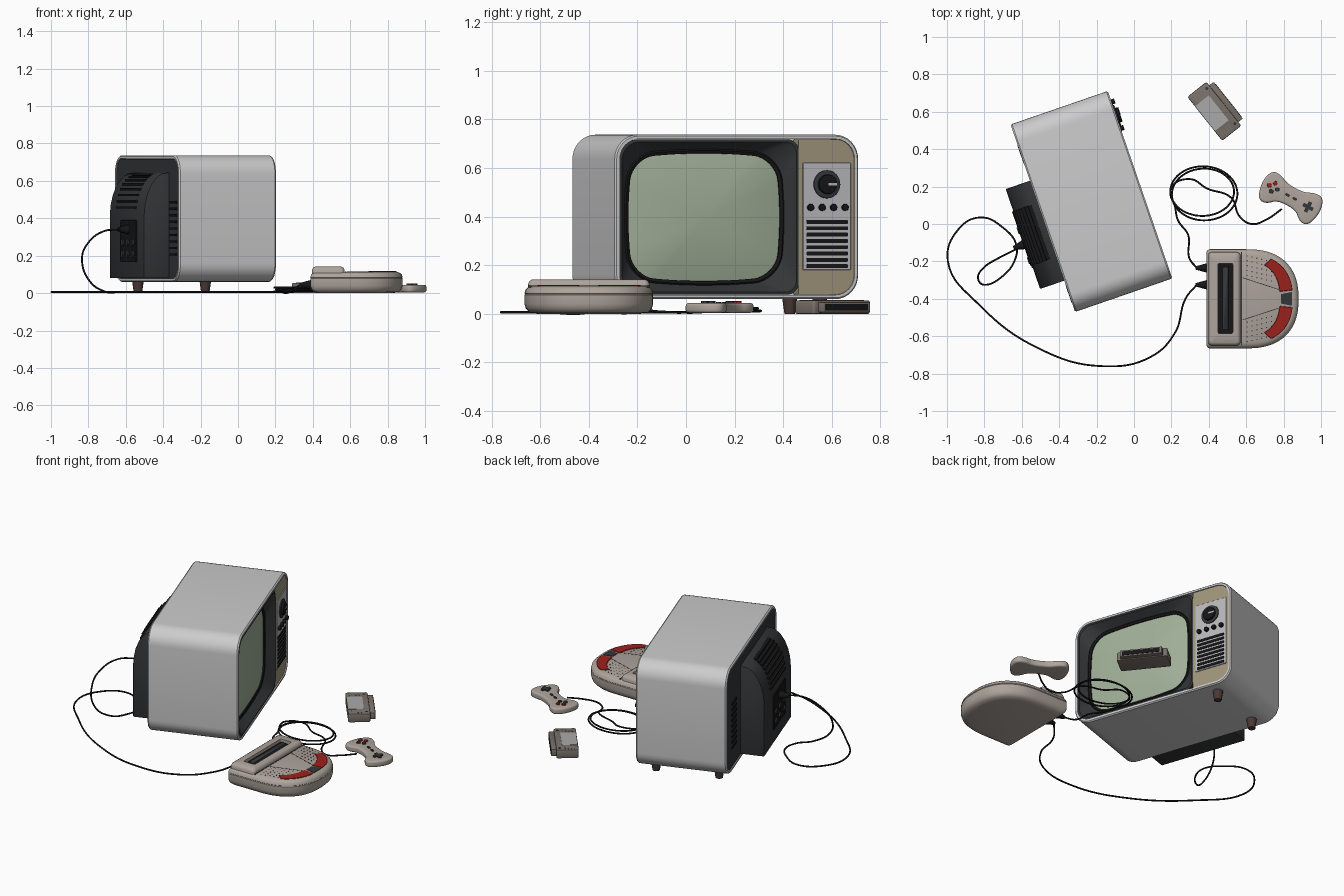
import bpy, bmesh, math
from math import sin, cos, pi, radians
from mathutils import Matrix, Vector

if "Cube" in bpy.data.objects:
    bpy.data.objects.remove(bpy.data.objects["Cube"])

I = Matrix.Identity(4)
MATS = {}
COL = dict(dark=(.035, .037, .04), black=(.008, .008, .009), tan=(.36, .31, .2), screen=(.36, .44, .32),
           beige=(.42, .37, .33), red=(.33, .015, .012), brown=(.2, .17, .15), leg=(.07, .04, .035),
           silver=(.5, .5, .52), label=(.4, .4, .4))

def finish(name, bm, col, M=I, angle=35):
    bmesh.ops.recalc_face_normals(bm, faces=bm.faces)
    me = bpy.data.meshes.new(name)
    bm.to_mesh(me)
    bm.free()
    me.shade_smooth()
    me.set_sharp_from_angle(angle=radians(angle))
    ob = bpy.data.objects.new(name, me)
    bpy.context.collection.objects.link(ob)
    ob.matrix_world = M
    return paint(ob, col)

def paint(ob, col):
    if col:
        if col not in MATS:
            MATS[col] = bpy.data.materials.new(col)
            MATS[col].diffuse_color = (*COL[col], 1)
        ob.data.materials.append(MATS[col])
    return ob

def loft(name, rings, col=None, M=I, caps=True, bevel=0, seg=3):
    """Bridge equal-count 2D outlines placed at given heights."""
    bm = bmesh.new()
    vs = [[bm.verts.new((x, y, h)) for x, y in o] for o, h in rings]
    n = len(vs[0])
    for a, b in zip(vs, vs[1:]):
        for i in range(n):
            bm.faces.new((a[i], a[(i + 1) % n], b[(i + 1) % n], b[i]))
    if caps:
        bm.faces.new(vs[0][::-1])
        bm.faces.new(vs[-1])
    if bevel:
        bm.normal_update()
        es = [e for e in bm.edges if e.calc_face_angle(0) > .7]
        bmesh.ops.bevel(bm, geom=es, offset=bevel, segments=seg, profile=.5, affect='EDGES')
    return finish(name, bm, col, M)

def prism(name, o, z0, z1, col=None, M=I, bevel=0, seg=3):
    return loft(name, [(o, z0), (o, z1)], col, M, True, bevel, seg)

def rr(x0, x1, y0, y1, r=.002, n=6, m=0, bulge=0):
    """Rounded rectangle; r is one radius or (lower right, upper right, upper left, lower left)."""
    r = r if isinstance(r, tuple) else (r,) * 4
    arcs = []
    for k, (x, y, sx, sy) in enumerate([(x1, y0, -1, 1), (x1, y1, -1, -1), (x0, y1, 1, -1), (x0, y0, 1, 1)]):
        arcs.append([Vector((x + r[k] * (sx + cos(t)), y + r[k] * (sy + sin(t))))
                     for t in [(k - 1 + j / n) * pi / 2 for j in range(n + 1)]])
    pts = []
    for k in range(4):
        a, b = arcs[k][-1], arcs[(k + 1) % 4][0]
        pts += arcs[k] + [a.lerp(b, j / (m + 1)) for j in range(1, m + 1)]
    cx, cy, w, h = (x0 + x1) / 2, (y0 + y1) / 2, (x1 - x0) / 2, (y1 - y0) / 2
    return [(x + bulge * (x - cx) / w * (1 - ((y - cy) / h) ** 2),
             y + bulge * (y - cy) / h * (1 - ((x - cx) / w) ** 2)) for x, y in pts]

def disc(cx, cy, r, n=24):
    return [(cx + r * cos(2 * pi * i / n), cy + r * sin(2 * pi * i / n)) for i in range(n)]

def cone(name, p0, p1, r0, r1, col, M=I):
    p0, p1 = Vector(p0), Vector(p1)
    d = p1 - p0
    T = Matrix.Translation(p0) @ d.to_track_quat('Z', 'Y').to_matrix().to_4x4()
    return loft(name, [(disc(0, 0, r0, 16), 0), (disc(0, 0, r1, 16), d.length)], col, M @ T)

def cable(name, pts):
    cu = bpy.data.curves.new(name, 'CURVE')
    cu.dimensions, cu.bevel_depth, cu.bevel_resolution, cu.resolution_u = '3D', .005, 2, 8
    s = cu.splines.new('BEZIER')
    s.bezier_points.add(len(pts) - 1)
    for b, p in zip(s.bezier_points, pts):
        b.co = p if len(p) == 3 else (*p, .006)
        b.handle_left_type = b.handle_right_type = 'AUTO'
    ob = bpy.data.objects.new(name, cu)
    bpy.context.collection.objects.link(ob)
    paint(ob, 'black')

# television frames: TV (x right, -y front), F (outline on the front, height outward), G (side profile)
TV = Matrix.Translation((.0325, .21, 0)) @ Matrix.Rotation(radians(109), 4, 'Z')
F = TV @ Matrix.Rotation(pi / 2, 4, 'X')
G = TV @ Matrix(((0, 0, 1, 0), (1, 0, 0, 0), (0, 1, 0, 0), (0, 0, 0, 1)))

# television cabinet with rims front and back
case = lambda d: rr(-.53 + d, .53 - d, .06 + d, .737 - d, .1 - d, 8)
loft('tv_cabinet', [(case(d), h) for d, h in [(.018, -.075), (.018, 0), (.006, 0), (0, -.008), (0, -.542),
                                              (.006, -.55), (.018, -.55), (.018, -.52)]], None, F)
prism('tv_back_panel', case(.019), -.545, -.515, 'dark', F)

# screen and sloped bezel
bez = lambda d: rr(-.511 + d, .27 - d, .079 + d, .718 - d, (.05, .05, .08, .08), 8, 8)
scr = lambda d: rr(-.435 - d, .185 + d, .155 - d, .64 + d, .09 + d, 8, 8, .02)
loft('screen_bezel', [(bez(0), -.07), (bez(0), -.004), (bez(.01), -.002), (scr(.018), -.052)], 'dark', F, False)
loft('screen_gasket', [(scr(.018), -.052), (scr(.012), -.047), (scr(0), -.052), (scr(0), -.064)], 'black', F, False)
edge = scr(.004)
loft('screen_glass', [([(-.125 + (x + .125) * s, .3975 + (y - .3975) * s) for x, y in edge], -.06 + .032 * (1 - s * s))
                      for s in (1, .9, .75, .6, .4, .2, .05)], 'screen', F)

# control panel
prism('control_fascia', rr(.27, .511, .079, .718, (.08, .08, .005, .005), 8), -.07, -.006, 'tan', F)
prism('control_plate', rr(.287, .497, .18, .622, .006), -.01, .0, 'silver', F, .002, 1)
prism('dial_ring', disc(.39, .533, .058, 32), 0, .008, 'dark', F, .003, 2)
prism('dial_knob', disc(.39, .533, .04, 32), .005, .022, 'black', F, .004, 2)
prism('dial_pointer', rr(.39, .43, .528, .538), .02, .025, 'silver', F)
for i in range(4):
    prism('small_knob', disc(.318 + .05 * i, .438, .014, 16), 0, .018, 'black', F, .003, 2)
for i in range(8):
    z = .196 + .026 * i
    prism('speaker_slot', rr(.302, .482, z - .008, z + .008, .004, 3), -.004, .003, 'black', F)

# rear tube housing, louvres and socket plate
prof = [(.52, .08), (.687, .08), (.687, .42), (.683, .47), (.672, .52), (.652, .57), (.625, .61), (.59, .638), (.52, .65)]
prism('tube_housing', prof, -.353, .212, 'dark', G, .004, 2)
for i in range(8):
    t = radians(5 + 10 * i)
    y, z = .565 + .122 * cos(t), .44 + .2 * sin(t)
    prism('louvre', rr(y - .012, y + .008, z - .006, z + .006), -.22, .087, 'black', G)
for s in (-.43, .36):
    for i in range(9):
        prism('back_vent', rr(s - .05, s + .05, .2 + .035 * i, .212 + .035 * i), -.552, -.54, 'black', F)
prism('socket_plate', rr(-.235, .026, .165, .39, .01), -.692, -.68, 'black', F, .002, 1)
for x in (-.19, -.1, -.02):
    for z in (.21, .27):
        prism('socket', disc(x, z, .018, 16), -.7, -.69, 'dark', F)

# legs
for b in (.085, .466):
    cone('leg', (.39, b, .065), (.39, b, 0), .031, .022, 'leg', TV)

# console hull
def se(t, a, b, p=2 / 2.4):
    c, s = cos(t), sin(t)
    return (.6 + a * abs(c) ** p * math.copysign(1, c), -.4 + b * abs(s) ** p * math.copysign(1, s))

def hull(d):
    arc = [se(radians(-90 + 5 * i), .28 - d, .265 - d) for i in range(37)]
    left = rr(.387 + d, .8, -.665 + d, -.135 - d, .02)
    return arc + [p for p in left if p[0] < .5]
loft('console_base', [(hull(d), z) for d, z in [(.05, 0), (.02, .006), (.006, .02), (0, .04), (0, .078), (.004, .082)]], 'beige')
loft('console_top', [(hull(d), z) for d, z in [(.004, .08), (0, .084), (.004, .098), (.014, .108), (.03, .114)]], 'beige')

# cartridge bay
bay = lambda d: rr(.395 + d, .57 - d, -.65 + d, -.15 - d, .022 - d / 2)
slot = rr(.45, .528, -.585, -.21, .006)
loft('cartridge_bay', [(bay(0), .09), (bay(0), .122), (bay(.006), .135), (bay(.016), .141), (slot, .141), (slot, .118)], 'beige')
prism('slot_floor', slot, .115, .121, 'black')
prism('slot_door', rr(.473, .505, -.565, -.23), .118, .136, 'dark', I, .004, 2)
prism('seam', rr(.572, .577, -.65, -.15), .11, .1155, 'dark')

# red trim, centre badge plate and vent dots
for s in (1, -1):
    ts = [radians(8 + 6 * i) for i in range(10)]
    o = [se(t, .25, .238) for t in ts] + [se(t, .18, .2) for t in reversed(ts)]
    prism('red_trim', [(x, -.4 + s * (y + .4)) for x, y in o], .1, .1175, 'red', I, .002, 1)
    prism('top_groove', [(.58, -.4 + s * .115), (.78, -.4 + s * .05), (.78, -.4 + s * .046), (.58, -.4 + s * .111)], .11, .1148, 'dark')
prism('centre_plate', [(.785, -.425), (.845, -.437), (.845, -.363), (.785, -.375)], .1, .117, 'dark')
bm = bmesh.new()
for s in (1, -1):
    for i in range(6):
        for j in range(5):
            x, y = .605 + .026 * i, -.4 + s * (.125 + .026 * j - .006 * i)
            bmesh.ops.create_cone(bm, cap_ends=True, segments=8, radius1=.0035, radius2=.0035, depth=.002,
                                  matrix=Matrix.Translation((x, y, .114)))
finish('vent_dots', bm, 'dark')

# plugs and cables
for y in (-.235, -.325):
    cone('console_plug', (.33, y, .045), (.392, y, .045), .009, .026, 'black')
cone('tv_plug', (-.1, .685, .34), (-.1, .75, .34), .028, .01, 'black', TV)
cable('video_cable', [(-.63, -.135, .34), (-.72, -.18, .33), (-.80, -.23, .27), (-.834, -.285, .18), (-.79, -.325, .06),
      (-.71, -.285, .008), (-.64, -.2), (-.63, -.11), (-.7, -.02), (-.82, .035), (-.94, -.03), (-.995, -.2), (-.83, -.43),
      (-.5, -.67), (-.17, -.76), (.09, -.71), (.22, -.58), (.275, -.4), (.335, -.325, .045)])
coil = []
for i in range(39):
    t, k = radians(210 - 20 * i), i / 38
    coil.append((.37 + .008 * sin(5 * k) + (.178 - .012 * k) * cos(t), .165 + .01 * cos(7 * k) + (.14 - .01 * k) * sin(t), .008 + .022 * k))
cable('controller_cable', [(.335, -.235, .045), (.295, -.18, .02), (.29, -.06), (.235, .02)] + coil +
      [(.3, .24, .03), (.39, .19, .02), (.52, .14, .02), (.565, .04), (.63, 0), (.71, .025, .015), (.79, .08, .025)])

# controller
C = Matrix.Translation((.84, .145, 0)) @ Matrix.Rotation(radians(-28), 4, 'Z')
half = [(.05, .052), (.1, .078), (.155, .078), (.178, 0), (.152, -.095), (.1, -.095), (.055, -.05)]
o = half + [(-x, y) for x, y in reversed(half)]
for _ in range(3):
    o = [p for a, b in zip(o, o[1:] + o[:1]) for p in ((.75 * a[0] + .25 * b[0], .75 * a[1] + .25 * b[1]),
                                                     (.25 * a[0] + .75 * b[0], .25 * a[1] + .75 * b[1]))]
prism('controller_body', o, .004, .044, 'beige', C, .012, 4)
for i, (dx, dy) in enumerate([(-.024, 0), (0, .024), (.024, 0), (0, -.024)]):
    prism('action_button', disc(-.108 + dx, dy, .012, 16), .04, .052, 'red' if i < 2 else 'dark', C, .002, 2)
for a, b in ((.03, .01), (.01, .03)):
    prism('direction_pad', rr(.105 - a, .105 + a, -b - .005, b - .005, .003), .04, .052, 'dark', C)
for x in (-.022, .022):
    prism('menu_button', rr(x - .013, x + .013, -.007, .007, .006), .04, .049, 'dark', C)

# game cartridge: shell, label, connector edge
K = Matrix.Translation((.441, .612, 0)) @ Matrix.Rotation(radians(-51.5), 4, 'Z')
prism('cartridge_shell', rr(-.15, .15, -.08, .05, .012), 0, .055, 'brown', K, .005, 2)
prism('cartridge_label', rr(-.085, .085, -.078, .015, .004), .05, .057, 'label', K)
prism('cartridge_neck', rr(-.125, .125, .045, .08, .004), .006, .048, 'brown', K, .003, 2)
prism('cartridge_contacts', rr(-.112, .112, .07, .082), .014, .04, 'black', K)
for x in (-.12, .12):
    prism('cartridge_screw', disc(x, .03, .008, 12), .05, .0565, 'dark', K)
    for i in range(4):
        prism('grip_rib', rr(x - .018, x + .018, -.06 + .018 * i, -.054 + .018 * i), .05, .057, 'brown', K)

for m in bpy.data.materials:
    if m.users and not m.is_grease_pencil:
        m.use_nodes = True
        m.node_tree.nodes["Principled BSDF"].inputs["Base Color"].default_value = m.diffuse_color
